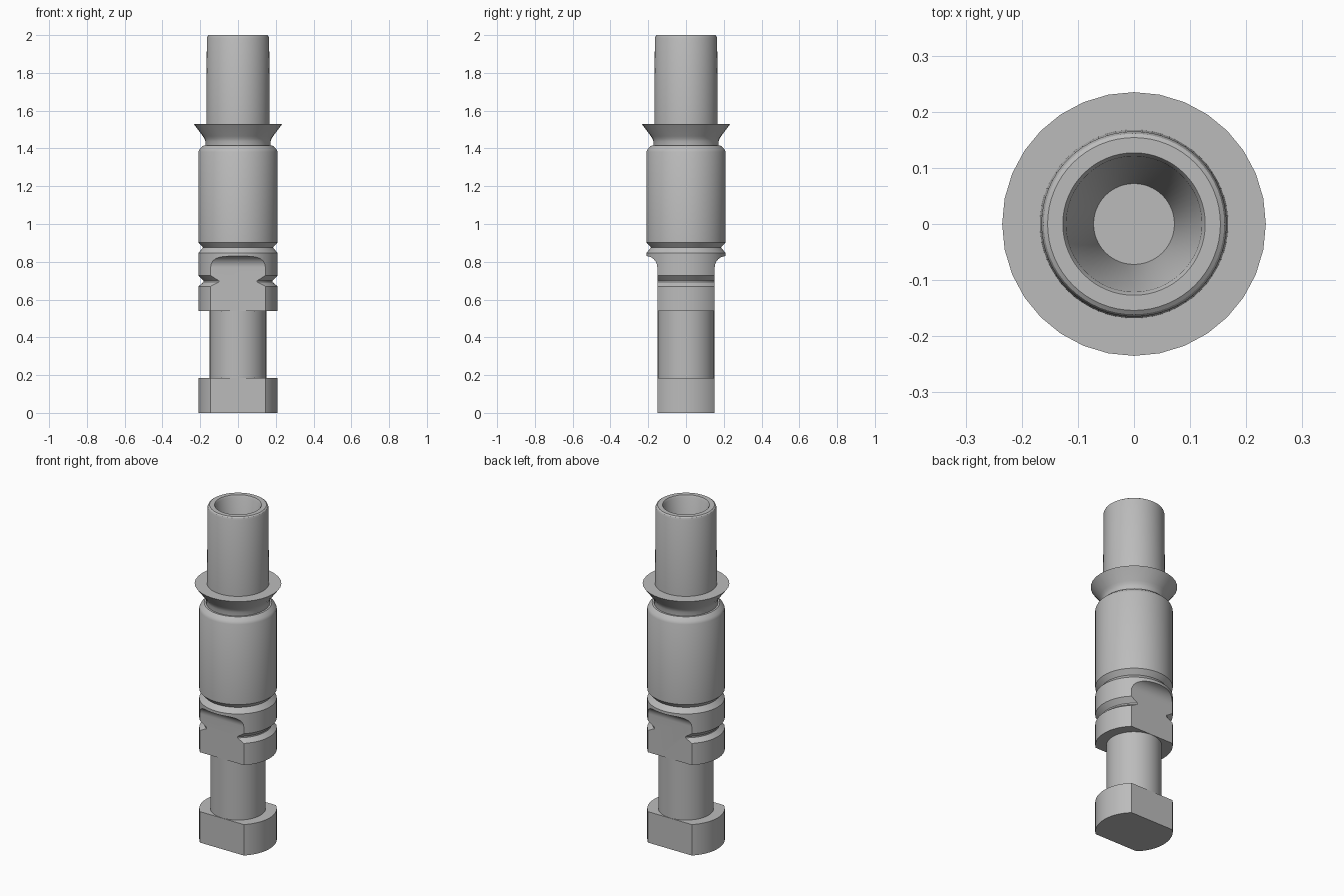
import bpy, bmesh, math

cube = bpy.data.objects.get("Cube")
if cube:
    bpy.data.objects.remove(cube, do_unlink=True)

steel = bpy.data.materials.new("steel_grey")
steel.use_nodes = True
GREY = (0.5, 0.5, 0.5, 1)
steel.diffuse_color = GREY
steel.node_tree.nodes["Principled BSDF"].inputs["Base Color"].default_value = GREY


def finish(name, bm):
    bmesh.ops.recalc_face_normals(bm, faces=bm.faces)
    mesh = bpy.data.meshes.new(name)
    bm.to_mesh(mesh)
    bm.free()
    mesh.materials.append(steel)
    obj = bpy.data.objects.new(name, mesh)
    bpy.context.collection.objects.link(obj)
    return obj


def activate(obj):
    bpy.ops.object.select_all(action='DESELECT')
    obj.select_set(True)
    bpy.context.view_layer.objects.active = obj


def lathe(name, profile, sides):
    """Closed solid of revolution from (radius, height) points, capped at both ends."""
    bm = bmesh.new()
    rings = [[bm.verts.new((r * math.cos(2 * math.pi * i / sides),
                            r * math.sin(2 * math.pi * i / sides), z))
              for i in range(sides)] for r, z in profile]
    for a, b in zip(rings, rings[1:]):
        for i in range(sides):
            j = (i + 1) % sides
            bm.faces.new((a[i], a[j], b[j], b[i]))
    bm.faces.new(rings[0])
    bm.faces.new(rings[-1])
    return finish(name, bm)


def flat_cutter(side, flat=0.152, top=0.83, radius=0.06):
    """Block that mills one flat, with a filleted upper end."""
    outline = [(1, -0.1), (flat, -0.1)]
    for k in range(13):
        a = math.pi / 2 * k / 12
        outline.append((flat + radius * (1 - math.cos(a)),
                        top - radius * (1 - math.sin(a))))
    outline.append((1, top))
    bm = bmesh.new()
    face = bm.faces.new([bm.verts.new((-0.5, side * y, z)) for y, z in outline])
    ext = bmesh.ops.extrude_face_region(bm, geom=[face])
    moved = [v for v in ext["geom"] if isinstance(v, bmesh.types.BMVert)]
    bmesh.ops.translate(bm, verts=moved, vec=(1, 0, 0))
    obj = finish("flat_cutter", bm)
    obj.hide_render = True
    return obj


# Lower body: foot, shank, grooved collar and main barrel
body = lathe("body", [
    (0.21, 0), (0.21, 0.185), (0.15, 0.185), (0.15, 0.54),
    (0.21, 0.54), (0.21, 0.67), (0.183, 0.692), (0.183, 0.70),
    (0.21, 0.728), (0.21, 0.847), (0.185, 0.875), (0.21, 0.903),
    (0.21, 1.382), (0.203, 1.397), (0.183, 1.415), (0.165, 1.415)], 64)
for side in (-1, 1):
    cutter = flat_cutter(side)
    mod = body.modifiers.new("mill_flat", 'BOOLEAN')
    mod.operation = 'DIFFERENCE'
    mod.solver = 'EXACT'
    mod.object = cutter
    activate(body)
    bpy.ops.object.modifier_apply(modifier=mod.name)
    bpy.data.objects.remove(cutter, do_unlink=True)

# Flared flange above the barrel
flange = lathe("flange", [
    (0.173, 1.41), (0.173, 1.438), (0.178, 1.452), (0.186, 1.465),
    (0.235, 1.53), (0.16, 1.53)], 32)

# Hollow upper tube with rounded rim and tapering bore
tube = lathe("tube", [
    (0.168, 1.5), (0.165, 1.985), (0.161, 1.995), (0.154, 2.0),
    (0.127, 2.0), (0.121, 1.99), (0.072, 1.56)], 64)

for obj in (body, flange, tube):
    activate(obj)
    bpy.ops.object.shade_smooth_by_angle(angle=math.radians(25))
